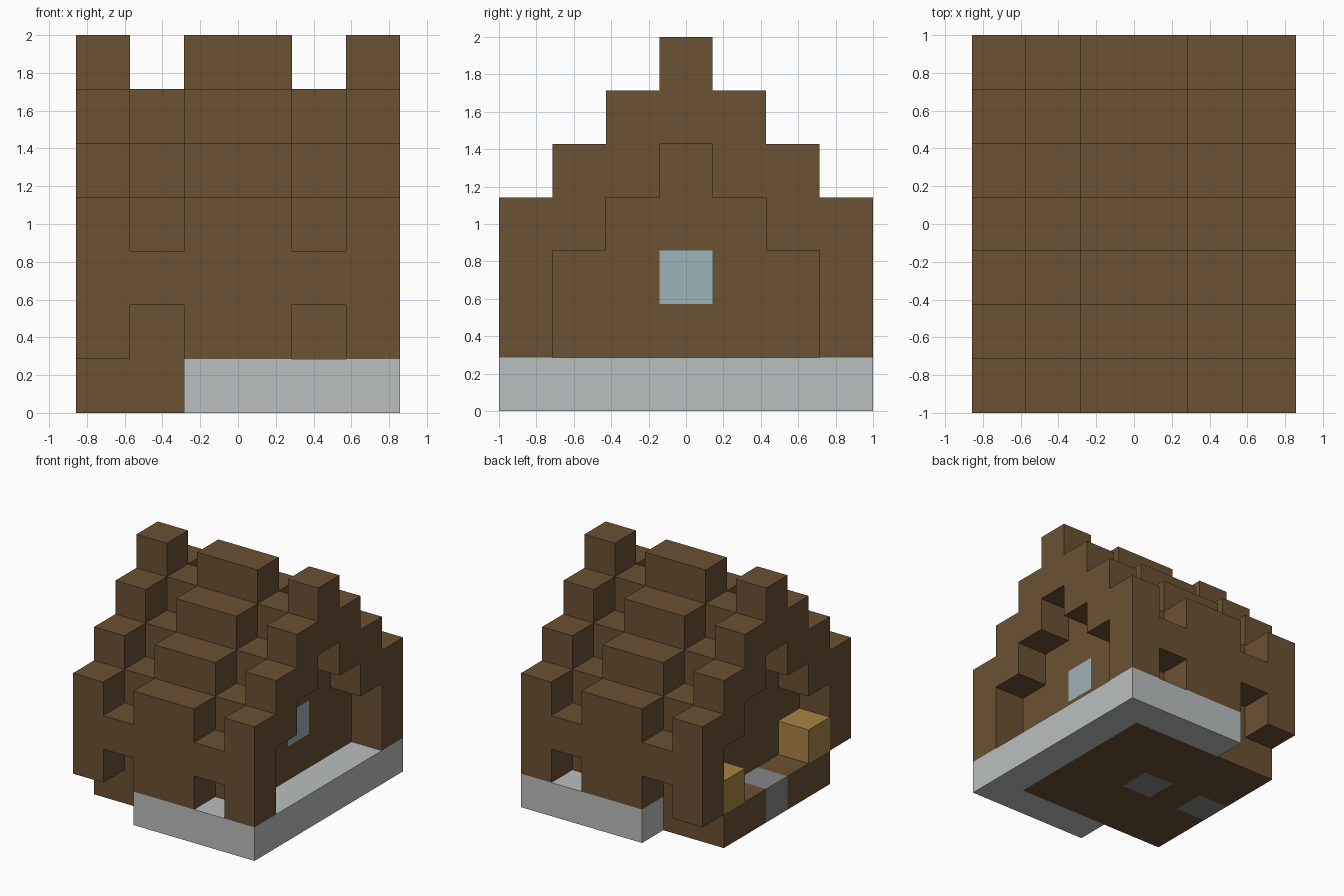
import bpy
import bmesh
from mathutils import Vector

if "Cube" in bpy.data.objects:
    bpy.data.objects.remove(bpy.data.objects["Cube"], do_unlink=True)

UNIT = 2 / 7
NX, NY = 6, 7
MID = 3
cells = {}  # grid cell -> part name


def material(name, rgb):
    mat = bpy.data.materials.new(name)
    mat.use_nodes = True
    color = (*rgb, 1)
    mat.diffuse_color = color
    mat.node_tree.nodes["Principled BSDF"].inputs["Base Color"].default_value = color
    return mat


def fill(part, xs, ys, zs):
    for x in xs:
        for y in ys:
            for z in zs:
                cells[x, y, z] = part


wood = material("brown wood", (0.145, 0.082, 0.033))
stone = material("pale stone", (0.497, 0.521, 0.521))
dark_stone = material("dark grey stone", (0.238, 0.238, 0.246))
glass = material("pale blue glass", (0.332, 0.451, 0.491))
straw = material("golden straw", (0.402, 0.227, 0.058))

PARTS = {
    "stone_foundation": stone,
    "wooden_floor": wood,
    "door_step": dark_stone,
    "hearth": dark_stone,
    "house_walls": wood,
    "eave_posts": wood,
    "eave_rails": wood,
    "stepped_roof": wood,
    "gable_window": glass,
    "straw_bales": straw,
}

# Foundation, wooden floor and the stones set into it
fill("stone_foundation", range(2, NX), range(NY), [0])
fill("wooden_floor", range(5), range(1, 6), [0])
fill("door_step", [0], [MID], [0])
fill("hearth", [2], [MID], [0])

# Walls, roof and eaves follow the distance from the ridge
for y in range(NY):
    d = abs(y - MID)
    base = 5 - d  # lowest roof block of this row
    for x in range(NX):
        ridge_gap = x in (1, 4)
        if d == 3:
            if ridge_gap:
                fill("eave_rails", [x], [y], [base])
            else:
                fill("eave_posts", [x], [y], range(1, base + 2))
            continue
        fill("stepped_roof", [x], [y], range(base, base + (1 if ridge_gap else 2)))
        if ridge_gap:
            fill("house_walls", [x], [y], range(1, base))
        elif d == 2 and x in (2, 3):
            fill("house_walls", [x], [y], range(1, base))

# Window in one gable, bales beside the entrance at the other
fill("gable_window", [4], [MID], [2])
fill("straw_bales", [0], [1, 5], [1])


def build(part, mat):
    """Join the exposed faces of all blocks in one part."""
    bm = bmesh.new()
    for cell, owner in cells.items():
        if owner != part:
            continue
        for axis in range(3):
            for side in (0, 1):
                step = [0, 0, 0]
                step[axis] = 2 * side - 1
                if tuple(c + s for c, s in zip(cell, step)) in cells:
                    continue
                u, v = (axis + 1) % 3, (axis + 2) % 3
                loop = []
                for a, b in ((0, 0), (1, 0), (1, 1), (0, 1)):
                    p = list(cell)
                    p[axis] += side
                    p[u] += a
                    p[v] += b
                    loop.append(bm.verts.new((Vector(p) - Vector((NX / 2, NY / 2, 0))) * UNIT))
                bm.faces.new(loop if side else loop[::-1])
    bmesh.ops.remove_doubles(bm, verts=bm.verts[:], dist=0.001)
    mesh = bpy.data.meshes.new(part)
    bm.to_mesh(mesh)
    bm.free()
    mesh.materials.append(mat)
    obj = bpy.data.objects.new(part, mesh)
    bpy.context.collection.objects.link(obj)


for part, mat in PARTS.items():
    build(part, mat)
